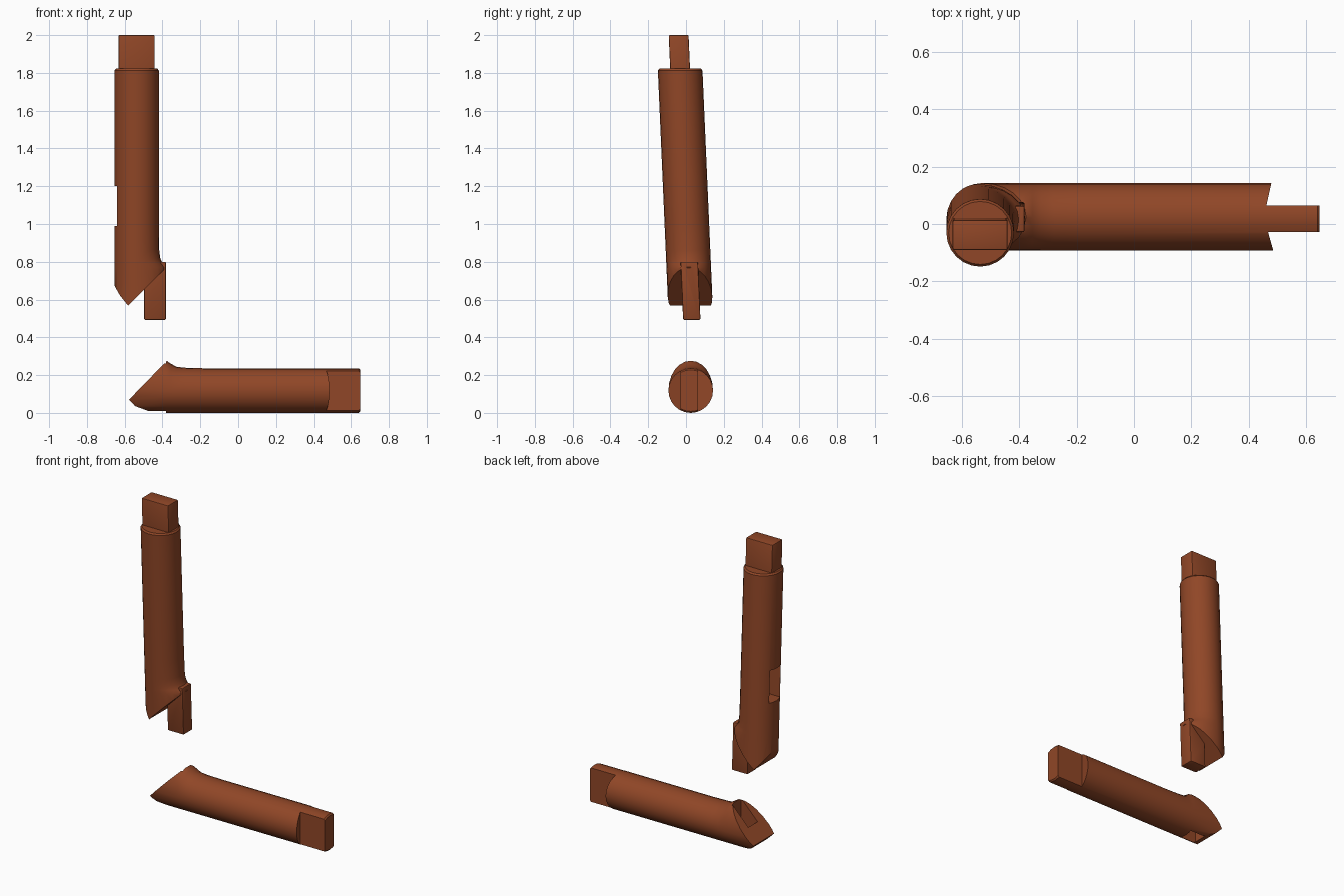
import bpy, bmesh, math
from mathutils import Vector

if "Cube" in bpy.data.objects:
    bpy.data.objects.remove(bpy.data.objects["Cube"])

SIDES = 24
wood = bpy.data.materials.new("brown_wood")
wood.diffuse_color = (0.28, 0.062, 0.02, 1)
wood.use_nodes = True
wood.node_tree.nodes["Principled BSDF"].inputs["Base Color"].default_value = wood.diffuse_color


def make(name, bm):
    bmesh.ops.recalc_face_normals(bm, faces=bm.faces)
    me = bpy.data.meshes.new(name)
    bm.to_mesh(me)
    bm.free()
    me.materials.append(wood)
    ob = bpy.data.objects.new(name, me)
    bpy.context.collection.objects.link(ob)
    return ob


def round_bar(name, stations, place):
    """Closed round bar; station = (position, radius, one-sided flare)."""
    bm = bmesh.new()
    rings = []
    for t, r, flare in stations:
        ring = []
        for i in range(SIDES):
            a = 2 * math.pi * i / SIDES
            u = r * math.cos(a) + flare * max(0, math.cos(a))
            ring.append(bm.verts.new(place(t, u, r * math.sin(a))))
        rings.append(ring)
    for a, b in zip(rings, rings[1:]):
        for i in range(SIDES):
            j = (i + 1) % SIDES
            bm.faces.new((a[i], a[j], b[j], b[i]))
    bm.faces.new(rings[0])
    bm.faces.new(rings[-1])
    return make(name, bm)


def prism(points, lo, hi, axis):
    """Outline in xz pushed along y, or in xy pushed along z."""
    bm = bmesh.new()
    at = (lambda p, h: (p[0], h, p[1])) if axis == 'y' else (lambda p, h: (p[0], p[1], h))
    f = bm.faces.new([bm.verts.new(at(p, lo)) for p in points])
    new = bmesh.ops.extrude_face_region(bm, geom=[f])["geom"]
    d = Vector(at((0, 0), hi - lo))
    bmesh.ops.translate(bm, vec=d, verts=[v for v in new if isinstance(v, bmesh.types.BMVert)])
    return make("cutter", bm)


def block(x0, x1, y, w, z0, z1, lean=0.0, bevel=0.0):
    """Box centred on y with width w, leaning in y as z rises."""
    bm = bmesh.new()
    bmesh.ops.create_cube(bm, size=1)
    for v in bm.verts:
        z = (z0 + z1) / 2 + v.co.z * (z1 - z0)
        v.co = ((x0 + x1) / 2 + v.co.x * (x1 - x0),
                y + v.co.y * w + lean * (z - (z0 + z1) / 2), z)
    if bevel:
        bmesh.ops.bevel(bm, geom=bm.edges[:], offset=bevel, segments=2,
                        profile=0.5, affect='EDGES')
    return make("block", bm)


def combine(ob, tool, op):
    m = ob.modifiers.new("bool", 'BOOLEAN')
    m.operation, m.solver, m.object = op, 'EXACT', tool
    bpy.context.view_layer.objects.active = ob
    bpy.ops.object.modifier_apply(modifier=m.name)
    bpy.data.objects.remove(tool)


LEAN = -0.0435


def post_y(z):
    return 0.022 + LEAN * (z - 0.6)


# upright leg: leaning round post, flared on the inner side of its mitre
R = 0.118
post = round_bar("upright_leg",
                 [(0.45, R, 0.042), (0.77, R, 0.040), (0.79, R, 0.022), (0.815, R, 0.008),
                  (0.86, R, 0.002), (0.98, R, 0), (1.812, R, 0), (1.822, R - 0.008, 0)],
                 lambda t, u, v: (-0.537 + u, post_y(t) + v, t))
# mitred foot with a rounded outer corner
combine(post, prism([(-0.8, 0.71), (-0.66, 0.69), (-0.648, 0.662), (-0.625, 0.622), (-0.582, 0.568),
                     (-0.2, 0.948), (-0.2, 0.3), (-0.8, 0.3)], -0.4, 0.4, 'y'), 'DIFFERENCE')
# side mortise
combine(post, block(-0.75, -0.49, post_y(1.095), 0.11, 0.99, 1.2, LEAN), 'DIFFERENCE')
# top and bottom tenons
combine(post, block(-0.633, -0.441, post_y(1.88), 0.105, 1.76, 2.0, LEAN, 0.006), 'UNION')
combine(post, block(-0.497, -0.382, 0.024, 0.092, 0.493, 0.80, LEAN, 0.006), 'UNION')

# foot rail: horizontal round bar, flared on top near the mitre
rail = round_bar("foot_rail",
                 [(-0.75, R, 0.042), (-0.378, R, 0.040), (-0.355, R, 0.024), (-0.325, R, 0.008),
                  (-0.28, R, 0.003), (-0.18, R, 0), (0.64, R, 0), (0.648, R - 0.008, 0)],
                 lambda t, u, v: (t, 0.025 + v, 0.118 + u))
combine(rail, prism([(-0.40, -0.02), (-0.48, 0.012), (-0.545, 0.036), (-0.577, 0.07),
                     (-0.30, 0.355), (-0.30, 0.6), (-0.9, 0.6), (-0.9, -0.02)],
                    -0.4, 0.4, 'y'), 'DIFFERENCE')
# through mortise for the leg
combine(rail, block(-0.50, -0.382, 0.025, 0.096, -0.2, 0.5), 'DIFFERENCE')
# undercut shoulders leave a flat tenon at the far end
for pts in ([(0.462, 0.064), (0.488, 0.18), (0.8, 0.18), (0.8, 0.064)],
            [(0.468, -0.028), (0.494, -0.12), (0.8, -0.12), (0.8, -0.028)]):
    combine(rail, prism(pts, -0.2, 0.5, 'z'), 'DIFFERENCE')

# smooth rounds, crisp cuts
for ob in (post, rail):
    bpy.ops.object.select_all(action='DESELECT')
    ob.select_set(True)
    bpy.context.view_layer.objects.active = ob
    bpy.ops.object.shade_smooth_by_angle(angle=math.radians(32))
